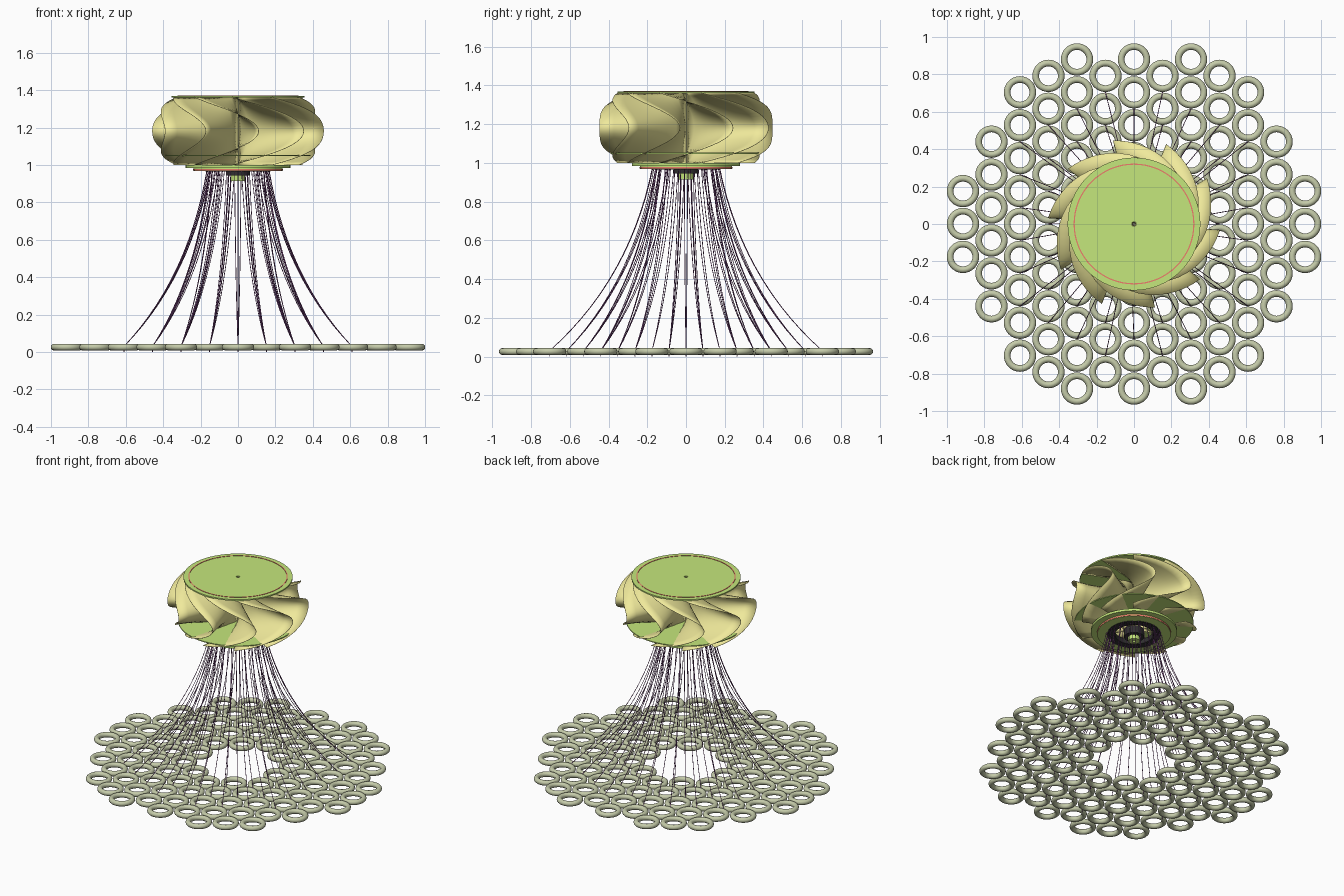
import bpy, bmesh
from math import sin, cos, pi, radians, sqrt, atan2, hypot

if "Cube" in bpy.data.objects:
    bpy.data.objects.remove(bpy.data.objects["Cube"])


def mat(name, *rgb):
    m = bpy.data.materials.new(name)
    m.diffuse_color = (*rgb, 1)
    m.use_nodes = True
    m.node_tree.nodes["Principled BSDF"].inputs["Base Color"].default_value = m.diffuse_color
    return m


KHAKI = mat("khaki", 0.56, 0.60, 0.40)
YELLOW = mat("yellow", 0.87, 0.82, 0.33)
GREEN = mat("green", 0.56, 0.80, 0.20)
PURPLE = mat("purple", 0.25, 0.08, 0.28)
RED = mat("red", 0.85, 0.2, 0.15)
BLACK = mat("black", 0.03, 0.03, 0.03)


def add(name, verts, faces, material, angle=40, fix_normals=True):
    me = bpy.data.meshes.new(name)
    me.from_pydata(verts, [], faces)
    bm = bmesh.new()
    bm.from_mesh(me)
    if fix_normals:
        bmesh.ops.recalc_face_normals(bm, faces=bm.faces)
    bm.to_mesh(me)
    bm.free()
    me.materials.append(material)
    ob = bpy.data.objects.new(name, me)
    bpy.context.collection.objects.link(ob)
    bpy.ops.object.select_all(action='DESELECT')
    ob.select_set(True)
    bpy.context.view_layer.objects.active = ob
    bpy.ops.object.shade_smooth_by_angle(angle=radians(angle))
    return ob


def lathe(name, profile, material, n=64):
    """Spin a closed (r, z) profile round the z axis."""
    k = len(profile)
    verts = [(r * cos(2 * pi * i / n), r * sin(2 * pi * i / n), z)
             for i in range(n) for r, z in profile]
    faces = [(i * k + j, (i + 1) % n * k + j,
              (i + 1) % n * k + (j + 1) % k, i * k + (j + 1) % k)
             for i in range(n) for j in range(k)]
    return add(name, verts, faces, material)


def band(name, r0, r1, z0, z1, material, n=64):
    return lathe(name, [(r0, z0), (r1, z0), (r1, z1), (r0, z1)], material, n)


# Net of touching rings on a hexagonal grid, with an open centre
D = 0.176
DX = D * sqrt(3) / 2
centres = {}
for c in range(-6, 7):
    for k in range(-6, 7):
        x, y = c * DX, (k + 0.5 * (c % 2)) * D
        if 0.25 < hypot(x, y) < 0.95:
            centres[c, k] = (x, y)
tube = [(0.0685 + 0.0178 * cos(2 * pi * j / 12), 0.0178 * sin(2 * pi * j / 12))
        for j in range(12)]
ring = lathe("net_ring", tube, KHAKI, 32)
for i, (x, y) in enumerate(centres.values()):
    ob = ring if i == 0 else ring.copy()
    if i:
        bpy.context.collection.objects.link(ob)
    ob.location = (x, y, 0.026)

# Cables: evenly spaced on the collar, sweeping down to the joints between rings
joints = [(x, y + D / 2) for (c, k), (x, y) in centres.items()
          if (c, k + 1) in centres and hypot(x, y + D / 2) < 0.76]
joints.sort(key=lambda p: atan2(p[1], p[0]))
cu = bpy.data.curves.new("cables", 'CURVE')
cu.dimensions = '3D'
cu.bevel_depth = 0.002
cu.bevel_resolution = 1
cu.use_fill_caps = True
for n, (x, y) in enumerate(joints):
    r1 = hypot(x, y)
    a0 = -pi + 2 * pi * (n + 0.5) / len(joints)
    r0 = 0.135 + 0.04 * (r1 - 0.25) / 0.5
    x0, y0 = r0 * cos(a0), r0 * sin(a0)
    ctrl = (x0 + 0.22 * (x - x0), y0 + 0.22 * (y - y0), 0.4)
    pts = []
    for i in range(15):
        t = i / 14
        pts.append([(1 - t) ** 2 * p + 2 * t * (1 - t) * q + t * t * s
                    for p, q, s in zip((x0, y0, 0.985), ctrl, (x, y, 0.03))])
    pts.append((x, y, 0.0))
    sp = cu.splines.new('POLY')
    sp.points.add(len(pts) - 1)
    for p, co in zip(sp.points, pts):
        p.co = (*co, 1)
tmp = bpy.data.objects.new("cable_path", cu)
bpy.context.collection.objects.link(tmp)
bpy.context.view_layer.update()
me = bpy.data.meshes.new_from_object(tmp.evaluated_get(bpy.context.evaluated_depsgraph_get()))
bpy.data.objects.remove(tmp)
me.materials.clear()
me.materials.append(PURPLE)
bpy.context.collection.objects.link(bpy.data.objects.new("cables", me))

# Rotor discs
band("top_disc", 0.012, 0.355, 1.36, 1.369, GREEN)
band("top_red_band", 0.317, 0.323, 1.366, 1.3715, RED)
band("lower_disc", 0.012, 0.388, 1.047, 1.053, GREEN)

# Base plate, seal, cable collar and hub
band("base_plate", 0.16, 0.28, 0.983, 0.999, GREEN)
band("base_step", 0.16, 0.238, 0.968, 0.983, GREEN)
band("base_red_band", 0.234, 0.24, 0.97, 0.979, RED)
band("cable_collar", 0.125, 0.175, 0.965, 0.998, BLACK)
band("hub_flange", 0.01, 0.065, 0.945, 0.998, BLACK, 24)
band("hub", 0.01, 0.038, 0.915, 0.99, GREEN, 24)

# Ten twisted blades: radial lines from the axis that swing forward at mid height
NU, NV = 6, 24
verts, faces = [], []
for b in range(10):
    tip = radians(36 * b - 4)
    base = len(verts)
    for j in range(NV + 1):
        v = 2 * j / NV - 1
        bulge = 1 - v * v
        a = tip - radians(55) * (1 - bulge)
        for i in range(NU + 1):
            r = 0.003 + (0.352 + 0.105 * bulge) * i / NU
            verts.append((r * cos(a), r * sin(a), 1.181 + 0.181 * v))
    for j in range(NV):
        for i in range(NU):
            p = base + j * (NU + 1) + i
            faces.append((p, p + 1, p + NU + 2, p + NU + 1))
blades = add("rotor_blades", verts, faces, YELLOW, fix_normals=False)
mod = blades.modifiers.new("thickness", 'SOLIDIFY')
mod.thickness = 0.002
mod.offset = 0
